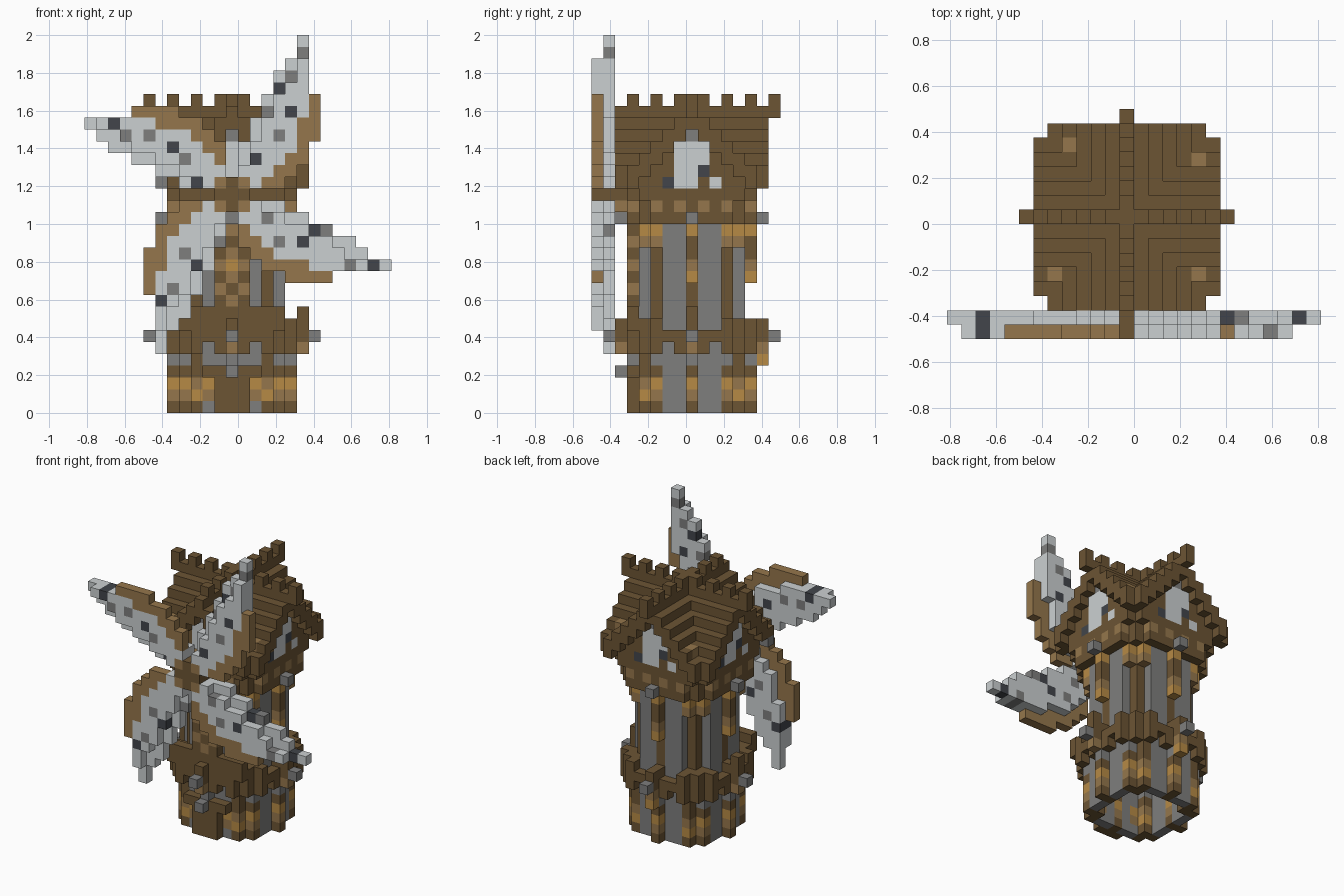
import bpy
import bmesh

if "Cube" in bpy.data.objects:
    bpy.data.objects.remove(bpy.data.objects["Cube"], do_unlink=True)

CELL = 1 / 16
COLOURS = {
    "brown": (0.15, 0.089, 0.034),
    "tan": (0.30, 0.183, 0.072),
    "gold": (0.47, 0.255, 0.06),
    "stone": (0.21, 0.21, 0.207),
    "canvas": (0.6, 0.63, 0.64),
    "slate": (0.054, 0.06, 0.07),
}
NAMES = list(COLOURS)
MATERIALS = []
for name, rgb in COLOURS.items():
    mat = bpy.data.materials.new(name)
    mat.use_nodes = True
    mat.diffuse_color = (*rgb, 1)
    bsdf = mat.node_tree.nodes["Principled BSDF"]
    bsdf.inputs["Base Color"].default_value = (*rgb, 1)
    bsdf.inputs["Roughness"].default_value = 0.9
    MATERIALS.append(mat)

parts = {}
taken = set()


def put(part, u, v, row, colour):
    """Place one block; u and v count from the tower axis."""
    if (u, v, row) not in taken:
        taken.add((u, v, row))
        parts.setdefault(part, {})[u, v, row] = colour


def inside(u, v, r, cut):
    return max(abs(u), abs(v)) <= r and abs(u) + abs(v) <= cut


def ring(part, r, cut, rows, rule):
    """Hollow eight-sided wall, one block thick, coloured by a rule."""
    for u in range(-r, r + 1):
        for v in range(-r, r + 1):
            if not inside(u, v, r, cut) or inside(u, v, r - 1, cut - 2):
                continue
            for row in rows:
                colour = rule(abs(u), abs(v), row)
                if colour:
                    put(part, u, v, row, colour)


def four(part, along, rows, colour, across=0):
    """Repeat blocks on the four sides of the tower."""
    for row in rows:
        for s in (across, -across):
            for u, v in ((along, s), (-along, s), (s, along), (s, -along)):
                put(part, u, v, row, colour)


# Door, lintel and warm panels at the front of the base
for u in range(-3, 4):
    put("lintel", u, -5 if abs(u) < 3 else -4, 3, "brown")
for u in (-1, 0, 1):
    for row in range(3):
        put("door", u, -5, row, "brown")
for u in (-2, 2):
    put("front_panels", u, -4, 1, "tan")
    put("front_panels", u, -4, 2, "gold")
put("door_end", 0, -6, 3, "stone")

# Gold lining on the inside of one wall
for v in range(-2, 3):
    for row in (1, 2, 3):
        put("lining", 3, v, row, "gold")


# Base with posts and stepped corners
def base_rule(u, v, row):
    lo = min(u, v)
    if lo in (1, 2):
        return "stone"
    if row == 3:
        return "brown"
    return ("brown", "tan", "gold")[row] if lo == 0 or u > v else ("brown", "gold", "tan")[row]


ring("base", 4, 7, range(4), base_rule)
for row, colour in enumerate(("brown", "tan", "gold", "brown", "stone")):
    four("base_posts", 5, [row], colour)

# Balcony with brackets, rail, end blocks and a taller front parapet
ring("balcony_support", 4, 7, [4],
     lambda u, v, r: "brown" if min(u, v) == 3 and u < v else "stone")
ring("balcony_support", 5, 8, [5],
     lambda u, v, r: None if min(u, v) == 2 else "tan" if (u + v) % 2 else "brown")
ring("balcony", 5, 8, [6], lambda u, v, r: "brown")
ring("balcony", 5, 8, [7],
     lambda u, v, r: "brown" if min(u, v) in (0, 3, 4) else None)
for u in range(-4, 5):
    if u:
        put("front_parapet", u, -5, 7, "brown")
        put("front_parapet", u, -5, 8, "brown")
put("balcony_brackets", 0, 6, 4, "gold")
four("balcony_brackets", 6, [5], "tan")
four("balcony_brackets", 6, [6, 7], "brown")
for u in (-6, 6):
    put("balcony_brackets", u, 0, 8, "brown")
four("balcony_ends", 7, [6], "stone")

# Front window, then the shaft with stone panels between timber posts
for row in range(8, 16):
    for u in (-1, 0, 1):
        put("front_window", u, -5, row, "gold" if u == 0 and row == 12 else
            "tan" if (u + row) % 2 else "brown")
ring("shaft", 4, 6, range(5, 16),
     lambda u, v, r: "brown" if u == v or min(u, v) == 0 else "stone")
four("shaft_posts", 5, [11], "gold")
four("shaft_posts", 5, [12], "tan")
four("shaft_posts", 5, [13, 14], "brown")
four("shaft_posts", 5, [15], "gold")
four("shaft_brackets", 4, [15], "gold", 3)
four("shaft_brackets", 4, [14], "tan", 3)

# Collar below the cap
ring("collar", 5, 8, [16], lambda u, v, r: "brown")
ring("collar", 5, 8, [17], lambda u, v, r: "tan" if min(u, v) in (1, 3) else "brown")
four("collar_ends", 6, [16], "stone")

# Cross-gabled roof in one-block steps, with ridge merlons
SPOTS = {(-4, 5), (5, 4), (5, -4), (-5, -4)}
put("eave_end", -6, -5, 19, "stone")
for u in range(-6, 7):
    for v in range(-6, 7):
        m = min(abs(u), abs(v))
        if m == 6:
            continue
        for row in (24 - m, 25 - m):
            put("roof", u, v, row, "tan" if (u, v) in SPOTS and row == 21 else "brown")
for i in range(-7, 8):
    for u, v in ((i, 0), (0, i)):
        if v < -6:
            continue
        put("ridge", u, v, 25, "brown")
        if i == 0 or i % 2:
            put("ridge", u, v, 26, "brown")


# Gable walls with pale windows
def gable_colour(a, row):
    if (a, row) == (0, 23):
        return "stone"
    if (a, row) in ((-2, 19), (1, 20)):
        return "slate"
    if (a, row) == (2, 19) or (abs(a) <= 1 and 19 <= row <= 22 and (a, row) != (1, 19)):
        return "canvas"
    return "brown"


for a in range(-4, 5):
    for row in range(18, 25 - abs(a)):
        for u, v in ((5, a), (-a, 5), (-5, -a), (a, -5)):
            put("gable_walls", u, v, row, gable_colour(a, row))

# Hub and axle
for v in (-8, -7, -6):
    for u in (-1, 0, 1):
        for row in (17, 18, 19):
            put("hub", u, v, row, "brown" if u == 0 or row == 18 else "tan")

# One sail: each column across the blade gives canvas start, canvas end, frame start
SAIL = {1: (1, 4, 0), 2: (1, 6, 1), 3: (2, 8, 1), 4: (3, 10, 1),
        5: (4, 11, 2), 6: (7, 13, 3), 7: (9, 8, 5)}
# Each sail has its turn about the hub, then its slate and stone patches
SAILS = {
    "upper_sail": (lambda a, b: (a, b), {(4, 9), (5, 7), (2, 3)},
                   {(6, 12), (5, 10), (4, 5), (3, 7)}),
    "left_sail": (lambda a, b: (b, -a), {(6, 12), (3, 7), (4, 6)},
                  {(2, 3), (3, 8), (6, 10), (4, 4)}),
    "lower_sail": (lambda a, b: (-a, -b), {(3, 6), (6, 9)},
                   {(5, 8), (1, 4), (4, 5)}),
    "right_sail": (lambda a, b: (-b, a), {(6, 10), (4, 5), (1, 3)},
                   {(5, 9), (3, 4), (5, 7)}),
}
for part, (turn, slate, stone) in SAILS.items():
    for a, (start, end, frame) in SAIL.items():
        for b in range(frame, end + 1):
            u, h = turn(a, b)
            if u < -12:
                continue
            if b < start:
                put(part, u, -8, 18 + h, "tan")
                continue
            colour = "slate" if (a, b) in slate else "stone" if (a, b) in stone else "canvas"
            put(part, u, -7, 18 + h, colour)
            if b <= end - 2:
                put(part, u, -8, 18 + h, colour)

# Skin the blocks of each part, leaving out faces between neighbours
AXES = [(axis, side) for axis in range(3) for side in (0, 1)]
for part, cells in parts.items():
    bm = bmesh.new()
    corners = {}
    for cell, colour in cells.items():
        for axis, side in AXES:
            beside = list(cell)
            beside[axis] += 2 * side - 1
            if tuple(beside) in taken:
                continue
            loop = []
            for p, q in ((0, 0), (1, 0), (1, 1), (0, 1)):
                pos = list(cell)
                pos[axis] += side
                pos[(axis + 1) % 3] += p
                pos[(axis + 2) % 3] += q
                key = tuple(pos)
                if key not in corners:
                    corners[key] = bm.verts.new(
                        ((key[0] - 1) * CELL, key[1] * CELL, key[2] * CELL))
                loop.append(corners[key])
            face = bm.faces.new(loop if side else loop[::-1])
            face.material_index = NAMES.index(colour)
    mesh = bpy.data.meshes.new(part)
    bm.to_mesh(mesh)
    bm.free()
    for mat in MATERIALS:
        mesh.materials.append(mat)
    bpy.context.collection.objects.link(bpy.data.objects.new(part, mesh))
